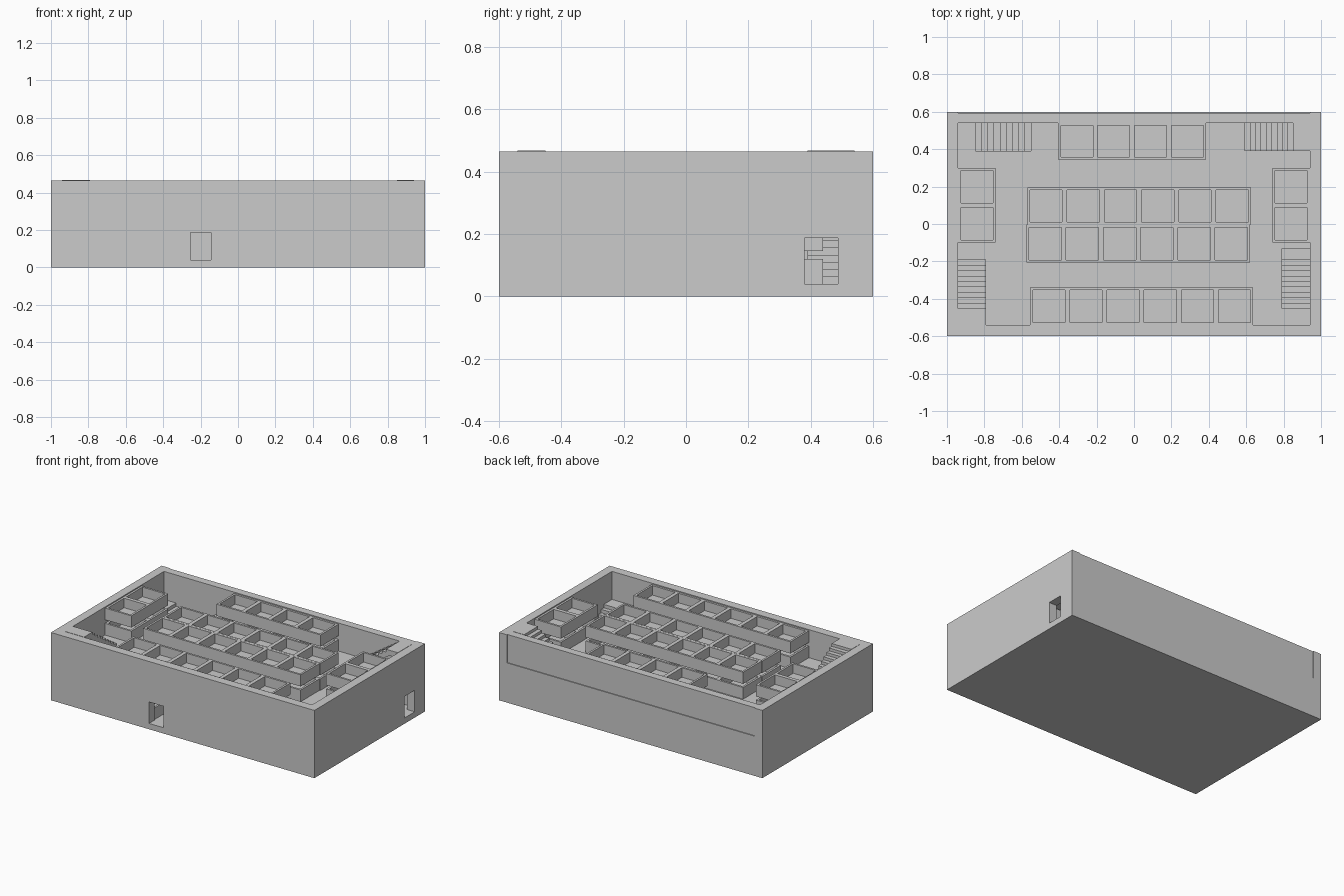
import bpy, bmesh
from mathutils import Vector

if "Cube" in bpy.data.objects:
    bpy.data.objects.remove(bpy.data.objects["Cube"])

FLOOR, STOREY, WALL = 0.04, 0.2325, 0.06


def boxes(name, items):
    """One object from a list of (x0, x1, y0, y1, z0, z1) boxes."""
    bm = bmesh.new()
    for x0, x1, y0, y1, z0, z1 in items:
        vs = bmesh.ops.create_cube(bm, size=1)['verts']
        bmesh.ops.scale(bm, vec=(x1 - x0, y1 - y0, z1 - z0), verts=vs)
        bmesh.ops.translate(bm, vec=((x0 + x1) / 2, (y0 + y1) / 2, (z0 + z1) / 2), verts=vs)
    return finish(name, bm)


def finish(name, bm):
    bmesh.ops.recalc_face_normals(bm, faces=bm.faces)
    me = bpy.data.meshes.new(name)
    bm.to_mesh(me)
    bm.free()
    ob = bpy.data.objects.new(name, me)
    bpy.context.collection.objects.link(ob)
    return ob


def tray(name, x0, x1, y0, y1, nx, ny, z0, h=0.08, rim=0.014, bar=0.026, base=0.015):
    """Open-topped tray divided into nx by ny cells."""
    items = [(x0, x1, y0, y1, z0, z0 + base)]
    zb, zt = z0 + base, z0 + h
    items += [(x0, x0 + rim, y0, y1, zb, zt), (x1 - rim, x1, y0, y1, zb, zt),
              (x0 + rim, x1 - rim, y0, y0 + rim, zb, zt),
              (x0 + rim, x1 - rim, y1 - rim, y1, zb, zt)]
    for i in range(1, nx):
        c = x0 + (x1 - x0) * i / nx
        items.append((c - bar / 2, c + bar / 2, y0 + rim, y1 - rim, zb, zt))
    for i in range(1, ny):
        c = y0 + (y1 - y0) * i / ny
        items.append((x0 + rim, x1 - rim, c - bar / 2, c + bar / 2, zb, zt))
    boxes(name, items)


def rack(name, x0, x1, y0, y1, nx, ny, z):
    """Two stacked trays held apart by short posts."""
    tray(name + "_lower_tray", x0, x1, y0, y1, nx, ny, z)
    tray(name + "_upper_tray", x0, x1, y0, y1, nx, ny, z + 0.105)
    px = [x0 + (x1 - x0) * i / nx for i in range(1, nx)] or [(x0 + x1) / 2]
    py = [y0 + (y1 - y0) * i / ny for i in range(1, ny)] or [(y0 + y1) / 2]
    boxes(name + "_posts", [(a - .013, a + .013, b - .013, b + .013, z + .015, z + .105)
                            for a in px for b in py])


def stair(name, start, run, side, z0, z1, n=10):
    """Flight from start along run, with its width along side."""
    start, run, side = Vector(start), Vector(run), Vector(side)
    dz = (z1 - z0) / n
    pts = [(0, z0)]
    for i in range(n):
        pts += [(i / n, z0 + (i + 1) * dz), ((i + 1) / n, z0 + (i + 1) * dz)]
    pts += [(1, z1 - 0.035), (1.5 / n, z0)]
    bm = bmesh.new()
    f = bm.faces.new([bm.verts.new((start + run * t).to_3d() + Vector((0, 0, z)))
                      for t, z in pts])
    ex = bmesh.ops.extrude_face_region(bm, geom=[f])
    bmesh.ops.translate(bm, vec=side.to_3d(),
                        verts=[v for v in ex['geom'] if isinstance(v, bmesh.types.BMVert)])
    finish(name, bm)


# Ground slab and the middle slab with two stairwells
boxes("ground_slab", [(-1, 1, -.6, .6, 0, FLOOR)])
s0, s1 = STOREY, STOREY + FLOOR
boxes("middle_slab", [(-.55, .79, -.6, .6, s0, s1),
                      (-1, -.55, -.6, .39, s0, s1), (-.88, -.55, .54, .6, s0, s1),
                      (-1, -.88, .39, .6, s0, s1),
                      (.79, 1, -.13, .6, s0, s1), (.94, 1, -.6, -.13, s0, s1),
                      (.79, .94, -.6, -.48, s0, s1)])

# Lower walls with a front doorway and a right doorway
d = 0.187
boxes("lower_walls", [(-1, -.94, -.6, .6, FLOOR, s0), (-.94, .94, .54, .6, FLOOR, s0),
                      (-.94, -.255, -.6, -.54, FLOOR, s0), (-.145, .94, -.6, -.54, FLOOR, s0),
                      (-.255, -.145, -.6, -.54, d, s0),
                      (.94, 1, -.6, .38, FLOOR, s0), (.94, 1, .488, .6, FLOOR, s0),
                      (.94, 1, .38, .488, d, s0)])

# Upper walls, with the back panel slightly set in
top = 2 * STOREY
boxes("upper_walls", [(-1, -.94, -.6, .6, s1, top), (.94, 1, -.6, .6, s1, top),
                      (-.94, .94, -.6, -.54, s1, top), (-.94, .94, .54, .594, s1, top)])

# Upper storey racks
rack("upper_back_rack", -.405, .385, .345, .54, 4, 1, s1)
rack("upper_centre_back_rack", -.57, .625, -.003, .195, 6, 1, s1)
rack("upper_centre_front_rack", -.575, .62, -.207, -.004, 6, 1, s1)
rack("upper_front_rack", -.555, .637, -.54, -.34, 6, 1, s1)
rack("upper_left_rack", -.94, -.74, -.1, .3, 1, 2, s1)
rack("upper_right_rack", .74, .94, -.1, .3, 1, 2, s1)

# Lower storey racks, split by an aisle in line with the front door
for side, x0, x1, n in (("left", -.66, -.26, 2), ("right", -.14, .66, 4)):
    rack("lower_centre_back_rack_" + side, x0, x1, -.003, .195, n, 1, FLOOR)
    rack("lower_centre_front_rack_" + side, x0, x1, -.207, -.004, n, 1, FLOOR)
    rack("lower_front_rack_" + side, x0, x1, -.54, -.34, n, 1, FLOOR)
rack("lower_back_rack", -.14, .46, .245, .44, 3, 1, FLOOR)
rack("lower_left_rack", -.94, -.74, -.1, .3, 1, 2, FLOOR)
rack("lower_right_rack", .74, .94, -.1, .3, 1, 2, FLOOR)

# Flights from the ground to the middle floor
stair("lower_left_stair", (-.55, .39), (-.33, 0), (0, .15), FLOOR, s1)
stair("lower_right_stair", (.79, -.19), (0, -.29), (.15, 0), FLOOR, s1)

# Flights from the middle floor to the wall top, each with a landing
stair("upper_left_stair", (-.94, -.19), (0, -.29), (.15, 0), s1, top + .002)
stair("upper_right_stair", (.59, .39), (.29, 0), (0, .15), s1, top + .002)
boxes("left_landing", [(-.94, -.79, -.54, -.48, top - .035, top + .002)])
boxes("right_landing", [(.88, .94, .39, .54, top - .035, top + .002)])
